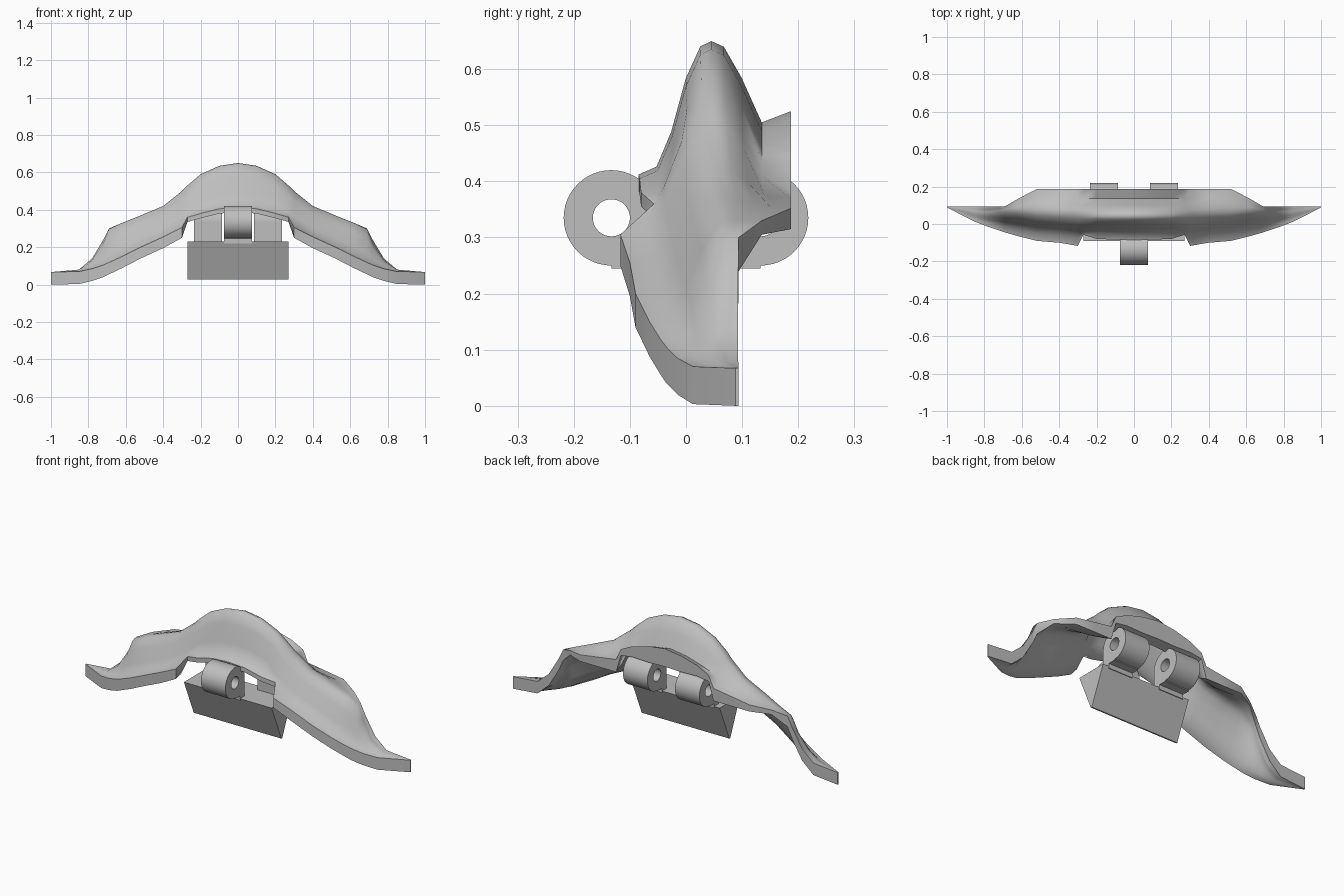
import bpy, bmesh, math

if "Cube" in bpy.data.objects:
    bpy.data.objects.remove(bpy.data.objects["Cube"], do_unlink=True)

grey = bpy.data.materials.new("plain grey")
grey.use_nodes = True
colour = (0.52, 0.52, 0.52, 1)
grey.diffuse_color = colour
grey.node_tree.nodes["Principled BSDF"].inputs["Base Color"].default_value = colour


def finish(name, bm, smooth_angle=None):
    """Turn a bmesh into a named, coloured object."""
    bmesh.ops.recalc_face_normals(bm, faces=bm.faces)
    mesh = bpy.data.meshes.new(name)
    bm.to_mesh(mesh)
    bm.free()
    mesh.materials.append(grey)
    obj = bpy.data.objects.new(name, mesh)
    bpy.context.collection.objects.link(obj)
    if smooth_angle:
        bpy.ops.object.select_all(action='DESELECT')
        obj.select_set(True)
        bpy.context.view_layer.objects.active = obj
        bpy.ops.object.shade_smooth_by_angle(angle=math.radians(smooth_angle))
    return obj


def loft(bm, loops):
    """Skin closed loops of equal length and cap both ends."""
    rings = [[bm.verts.new(p) for p in loop] for loop in loops]
    count = len(rings[0])
    for a, b in zip(rings, rings[1:]):
        for i in range(count):
            j = (i + 1) % count
            bm.faces.new((a[i], a[j], b[j], b[i]))
    bm.faces.new(rings[0])
    bm.faces.new(rings[-1])


def add_box(bm, x, y, z):
    loops = [[(px, y[0], z[0]), (px, y[1], z[0]), (px, y[1], z[1]), (px, y[0], z[1])] for px in x]
    loft(bm, loops)


# Saddle shell: x, then (y, z) of front edge, ridge, valley and back lip,
# then the vertical thickness at front and back
STATIONS = [
    (0, (-.085, .412), (.045, .65), (.135, .505), (.187, .525), (.025, .1)),
    (.1, (-.083, .405), (.045, .635), (.135, .49), (.187, .512), (.025, .09)),
    (.2, (-.08, .38), (.046, .59), (.135, .46), (.187, .485), (.025, .06)),
    (.27, (-.115, .32), (.05, .53), (.135, .435), (.187, .45), (.025, .035)),
    (.3, (-.117, .305), (.055, .5), (.135, .41), (.187, .385), (.055, .07)),
    (.4, (-.1, .255), (.062, .42), (.14, .375), (.187, .37), (.06, .055)),
    (.52, (-.09, .2), (.07, .37), (.15, .355), (.187, .352), (.06, .037)),
    (.62, (-.065, .15), (.08, .33), (.115, .33), (.135, .33), (.062, .025)),
    (.69, (-.045, .118), (.077, .298), (.088, .298), (.094, .3), (.063, .06)),
    (.72, (-.035, .105), (.075, .225), (.086, .235), (.093, .24), (.065, .065)),
    (.78, (-.015, .085), (.065, .13), (.083, .14), (.093, .14), (.065, .065)),
    (.85, (.012, .07), (.07, .08), (.085, .08), (.093, .08), (.067, .067)),
    (1, (.088, .067), (.09, .067), (.092, .067), (.094, .067), (.067, .067)),
]
NOTCH_X = .27


def mix(a, b, u, v):
    return (a[0] + (b[0] - a[0]) * u, a[1] + (b[1] - a[1]) * v)


def section(station, side):
    x, front, ridge, valley, lip, (t_front, t_back) = station
    top = [front]
    top += [mix(front, ridge, u, v) for u, v in ((.25, .06), (.45, .32), (.65, .72), (.85, .96))]
    if x == NOTCH_X:
        # the hinge notch trims the flange off the front edge here
        top[0], top[1] = (mix(top[1], top[2], k, k) for k in (.5, .75))
    top += [ridge]
    top += [mix(ridge, valley, u, v) for u, v in ((.25, .07), (.6, .45))]
    top += [valley, lip]
    last = len(top) - 1
    under = [(y, max(0, z - t_front - (t_back - t_front) * i / last)) for i, (y, z) in enumerate(top)]
    return [(side * x, y, z) for y, z in top + under[::-1]]


bm = bmesh.new()
loft(bm, [section(s, -1) for s in STATIONS[:0:-1]] + [section(s, 1) for s in STATIONS])
finish("saddle_shell", bm, 52)


# Hinge knuckles: hollow barrels with a foot resting on the wedge block
def knuckle(name, x0, x1, side):
    bm = bmesh.new()
    steps, radius, bore = 48, .085, .033
    grid = []
    for i in range(steps):
        a = math.tau * i / steps
        c, s = math.cos(a), math.sin(a)
        grid.append([bm.verts.new((x, side * .133 + r * c, .335 + r * s))
                     for x, r in ((x0, bore), (x0, radius), (x1, radius), (x1, bore))])
    for a, b in zip(grid, grid[1:] + grid[:1]):
        for k in range(4):
            n = (k + 1) % 4
            bm.faces.new((a[k], a[n], b[n], b[k]))
    add_box(bm, (x0, x1), (side * .048, side * .09), (.22, .335))
    add_box(bm, (x0, x1), (side * .085, side * .133), (.245, .27))
    finish(name, bm, 35)


knuckle("front_knuckle", -.075, .075, -1)
knuckle("back_knuckle_left", .085, .235, 1)
knuckle("back_knuckle_right", -.235, -.085, 1)

# Wedge block narrowing to a thin bottom edge
bm = bmesh.new()
loft(bm, [[(x, -.09, .23), (x, .09, .23), (x, .004, .027), (x, -.004, .027)] for x in (-.27, .27)])
finish("wedge_block", bm)
